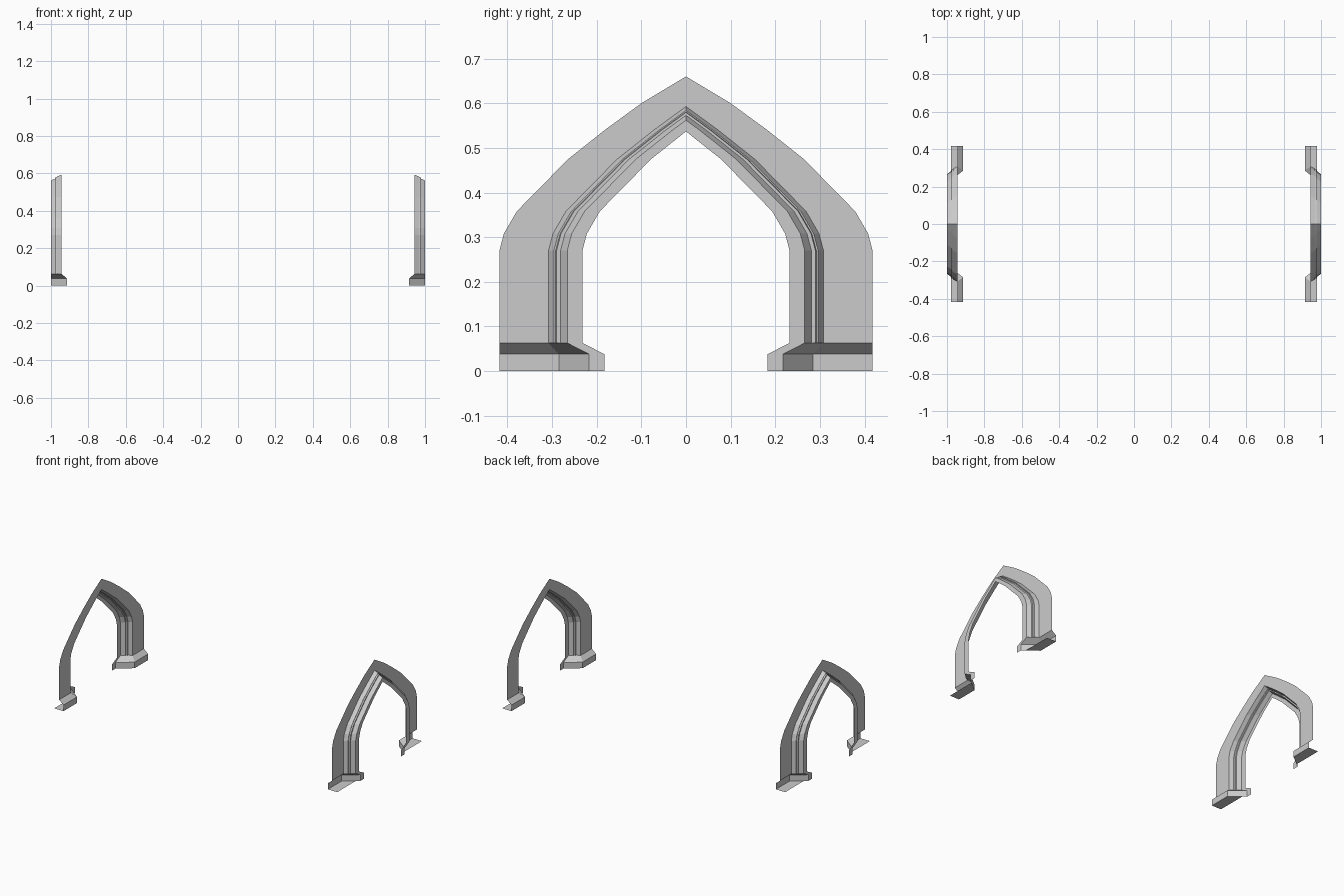
import bpy
import bmesh

cube = bpy.data.objects.get("Cube")
if cube:
    bpy.data.objects.remove(cube, do_unlink=True)

stone = bpy.data.materials.new("pale_grey_stone")
stone.use_nodes = True
colour = (0.6, 0.6, 0.6, 1)
stone.diffuse_color = colour
stone.node_tree.nodes["Principled BSDF"].inputs["Base Color"].default_value = colour

# Pointed outer curve (y, z) and stepped moulding section (x, y at the pillar)
HALF = 0.418
CURVE = [(HALF, 0.063), (HALF, 0.27), (0.408, 0.308), (0.379, 0.358),
         (0.264, 0.475), (0.182, 0.54), (0.1, 0.6), (0, 0.66)]
MOULDING = [(0.944, HALF), (0.944, 0.308), (0.968, 0.296), (0.968, 0.292),
            (0.976, 0.29), (0.976, 0.281), (1, 0.266), (1, 0.232)]

# Plinth outline and the line where its chamfer meets the pillar
PLINTH = [(0.914, HALF), (0.914, 0.285), (1, 0.217), (1, 0.183)]
PILLAR = [(0.944, HALF), (0.944, 0.308), (1, 0.266), (1, 0.232)]


def level(outline, z):
    return [(x, y, z) for x, y in outline]


def add_grid(bm, rows):
    """Join consecutive rows of points with quads."""
    verts = [[bm.verts.new(p) for p in row] for row in rows]
    for low, high in zip(verts, verts[1:]):
        for i in range(len(low) - 1):
            bm.faces.new((low[i], low[i + 1], high[i + 1], high[i]))


def finish(bm, name):
    """Make one quarter and mirror it to the other pillar and other arch."""
    mesh = bpy.data.meshes.new(name)
    bm.to_mesh(mesh)
    bm.free()
    mesh.materials.append(stone)
    obj = bpy.data.objects.new(name, mesh)
    bpy.context.collection.objects.link(obj)
    mirror = obj.modifiers.new("mirror", "MIRROR")
    mirror.use_axis = (True, True, False)
    mirror.merge_threshold = 0.0005


# Arch frames: the curve slides inward for each moulding step, cut at the middle
bm = bmesh.new()
add_grid(bm, [[(x, y - (HALF - side), z) for x, side in MOULDING] for y, z in CURVE])
bmesh.ops.bisect_plane(bm, geom=bm.verts[:] + bm.edges[:] + bm.faces[:],
                       dist=0.00001, plane_co=(0, 0, 0), plane_no=(0, 1, 0),
                       clear_inner=True)
finish(bm, "arch_frames")

# Plinths: upright faces, sloping top and flat underside
bm = bmesh.new()
add_grid(bm, [level(PLINTH, 0), level(PLINTH, 0.038), level(PILLAR, 0.063)])
underside = [(0.979, HALF), (0.979, 0.235), (0.914, 0.285), (0.914, HALF)]
bm.faces.new([bm.verts.new(p) for p in level(underside, 0)])
bm.faces.new([bm.verts.new(p) for p in level(reversed(MOULDING[1:-1]), 0.063)])
finish(bm, "plinths")
